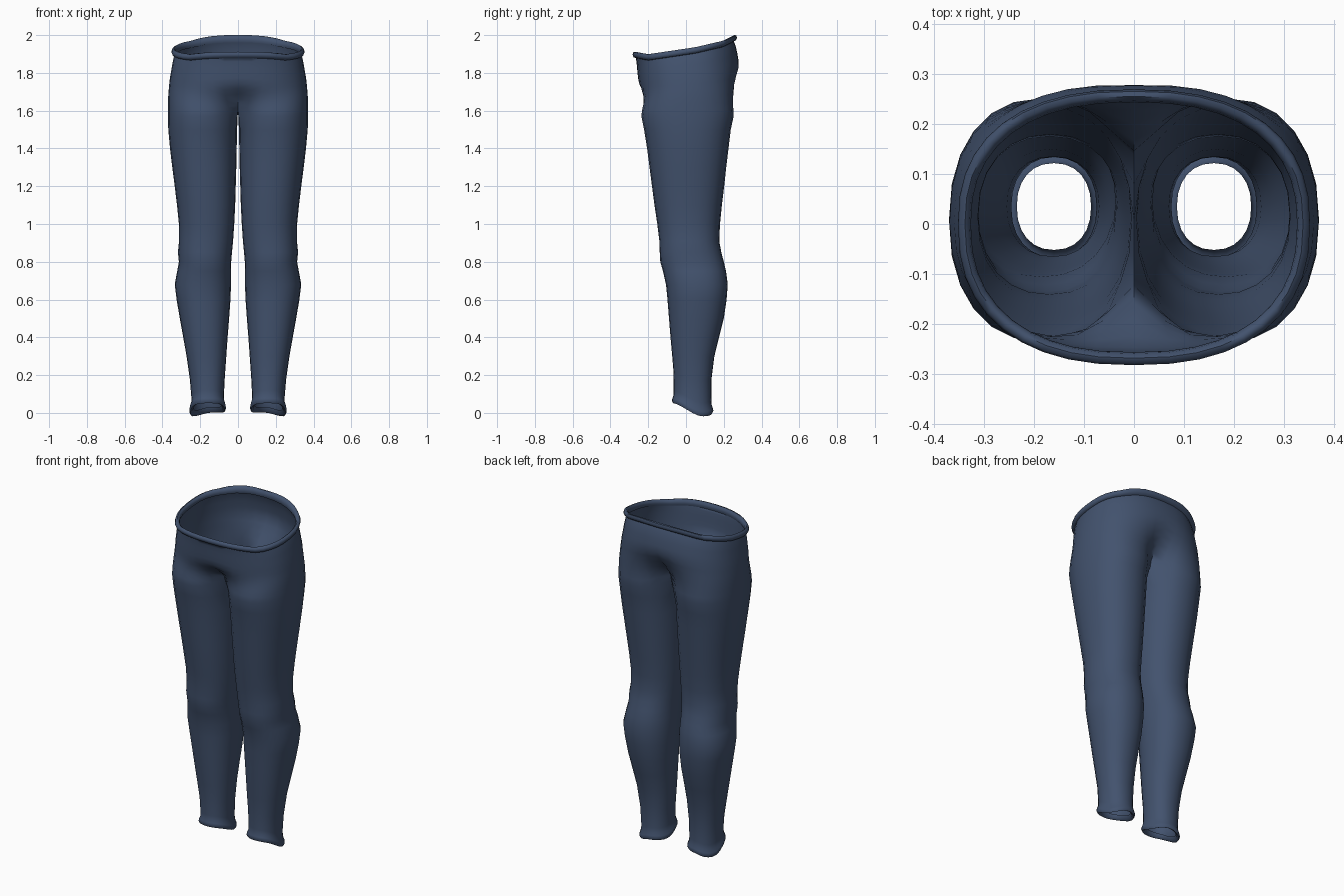
import bpy, bmesh, math

if "Cube" in bpy.data.objects:
    bpy.data.objects.remove(bpy.data.objects["Cube"])

N = 24          # sides of a leg
SEAM = 2        # leg vertices each side of the innermost one that lie on the crotch

# leg stations: height, inner x, outer x, front y, back y
LEG = [(0.075, .072, .249, -.066, .136), (0.11, .075, .246, -.066, .134),
       (0.20, .070, .255, -.065, .135), (0.30, .062, .272, -.073, .150),
       (0.40, .055, .290, -.082, .175), (0.50, .047, .308, -.090, .200),
       (0.60, .040, .325, -.098, .215), (0.68, .037, .335, -.106, .221),
       (0.75, .037, .322, -.122, .212), (0.80, .036, .313, -.136, .200),
       (0.85, .032, .318, -.139, .187), (0.91, .026, .312, -.141, .176),
       (1.00, .020, .313, -.152, .180), (1.10, .015, .323, -.167, .190),
       (1.20, .012, .335, -.180, .202), (1.30, .009, .348, -.193, .213),
       (1.40, .007, .360, -.206, .225), (1.50, .005, .369, -.222, .237),
       (1.57, .000, .371, -.236, .252)]
# hip stations: share of the way up, half width, front y, back y
HIP = [(0, .371, -.236, .262), (.3, .368, -.245, .287), (.6, .360, -.254, .284),
       (.85, .346, -.261, .268), (1, .335, -.265, .252)]


def interp(table, t):
    for a, b in zip(table, table[1:]):
        if t <= b[0]:
            f = max(0, (t - a[0]) / (b[0] - a[0]))
            return [p + (q - p) * f for p, q in zip(a[1:], b[1:])]
    return list(table[-1][1:])


def smooth(t):
    t = min(1, max(0, t))
    return t * t * (3 - 2 * t)


def power(v, p):
    return math.copysign(abs(v) ** p, v)


def leg_point(k, xi, xo, yf, yb, grow=0):
    a = 2 * math.pi * k / N         # starts inside, turns through the front
    x = (xi + xo) / 2 - ((xo - xi) / 2 + grow) * power(math.cos(a), .9)
    y = (yf + yb) / 2 - ((yb - yf) / 2 + grow) * power(math.sin(a), .9)
    return x, y


def waist_height(y):
    return interp([(-.28, 1.893), (-.2, 1.878), (.05, 1.915), (.2, 1.95), (.26, 1.982)], y)[0]


def hem_tilt(x, y):
    back = smooth((y + .08) / .17)
    return .01 - .05 * back - .02 * smooth((x - .14) / .1) * back


def hip_point(k, u, grow=0):
    t = (k - SEAM) / (N - 2 * SEAM)             # front seam to back seam
    rx, yf, yb = interp(HIP, u)
    a, cy = math.pi * t, 0.0
    hx = (rx + grow) * power(math.sin(a), .84)
    side = (yf - grow) if t < .5 else (yb + grow)
    hy = cy + abs(side) * -power(math.cos(a), .84)
    lx, ly = leg_point(k, *LEG[-1][1:])
    b = smooth(u / (.55 if t < .5 else .68))
    x, y = lx + (hx - lx) * b, ly + (hy - ly) * b
    if k in (SEAM, N - SEAM):
        x = 0
    low = 1.57 + .035 * smooth(1 - lx / .12)
    return x, y, low + (waist_height(hy) - low) * u


bm = bmesh.new()


def bridge(a, b, closed):
    for i in range(len(a) if closed else len(a) - 1):
        j = (i + 1) % len(a)
        bm.faces.new((a[i], a[j], b[j], b[i]))


# rolled hem, then the leg up to the crotch
rings = []
for grow, dz in ((-.014, .012), (-.008, -.012), (.003, -.018), (.009, -.006), (.006, .008)):
    ring = []
    for k in range(N):
        x, y = leg_point(k, *LEG[0][1:], grow)
        ring.append(bm.verts.new((x, y, .06 + dz + hem_tilt(x, y))))
    rings.append(ring)
for z, *size in LEG:
    ring = []
    for k in range(N):
        x, y = leg_point(k, *size)
        h = z + .01 * (z < .1) + hem_tilt(x, y) * smooth(1 - (z - .075) / .25)
        if z == LEG[-1][0]:
            if min(k, N - k) <= SEAM:
                x = 0                           # crotch seam
            h += .035 * smooth(1 - x / .12)
        ring.append(bm.verts.new((x, y, h)))
    rings.append(ring)
for a, b in zip(rings, rings[1:]):
    bridge(a, b, True)

# hips, then the rolled waistband
rows = [rings[-1][SEAM:N - SEAM + 1]]
for u in (.1, .2, .3, .4, .5, .6, .7, .8, .9):
    rows.append([bm.verts.new(hip_point(k, u)) for k in range(SEAM, N - SEAM + 1)])
for grow, dz in ((.001, -.012), (.012, -.010), (.018, .003), (.014, .016), (.004, .021),
                 (-.005, .014), (-.008, .0), (-.004, -.014)):
    row = []
    for k in range(SEAM, N - SEAM + 1):
        x, y, z = hip_point(k, 1, grow)
        row.append(bm.verts.new((x, y, z + dz)))
    rows.append(row)
for a, b in zip(rows, rows[1:]):
    bridge(a, b, False)

# mirror the half and weld the centre seam
geom = bm.verts[:] + bm.edges[:] + bm.faces[:]
bmesh.ops.mirror(bm, geom=geom, axis='X', merge_dist=.0005)
bmesh.ops.remove_doubles(bm, verts=bm.verts[:], dist=.0005)
bmesh.ops.recalc_face_normals(bm, faces=bm.faces[:])
outer = max(bm.faces, key=lambda f: f.calc_center_median().x)
if outer.normal.x < 0:
    bmesh.ops.reverse_faces(bm, faces=bm.faces[:])

mesh = bpy.data.meshes.new("trousers")
bm.to_mesh(mesh)
bm.free()
trousers = bpy.data.objects.new("trousers", mesh)
bpy.context.collection.objects.link(trousers)

denim = bpy.data.materials.new("denim blue")
denim.diffuse_color = (.055, .085, .155, 1)
denim.use_nodes = True
denim.node_tree.nodes["Principled BSDF"].inputs["Base Color"].default_value = denim.diffuse_color
mesh.materials.append(denim)

bpy.context.view_layer.objects.active = trousers
trousers.select_set(True)
bpy.ops.object.shade_smooth_by_angle(angle=math.radians(60))
